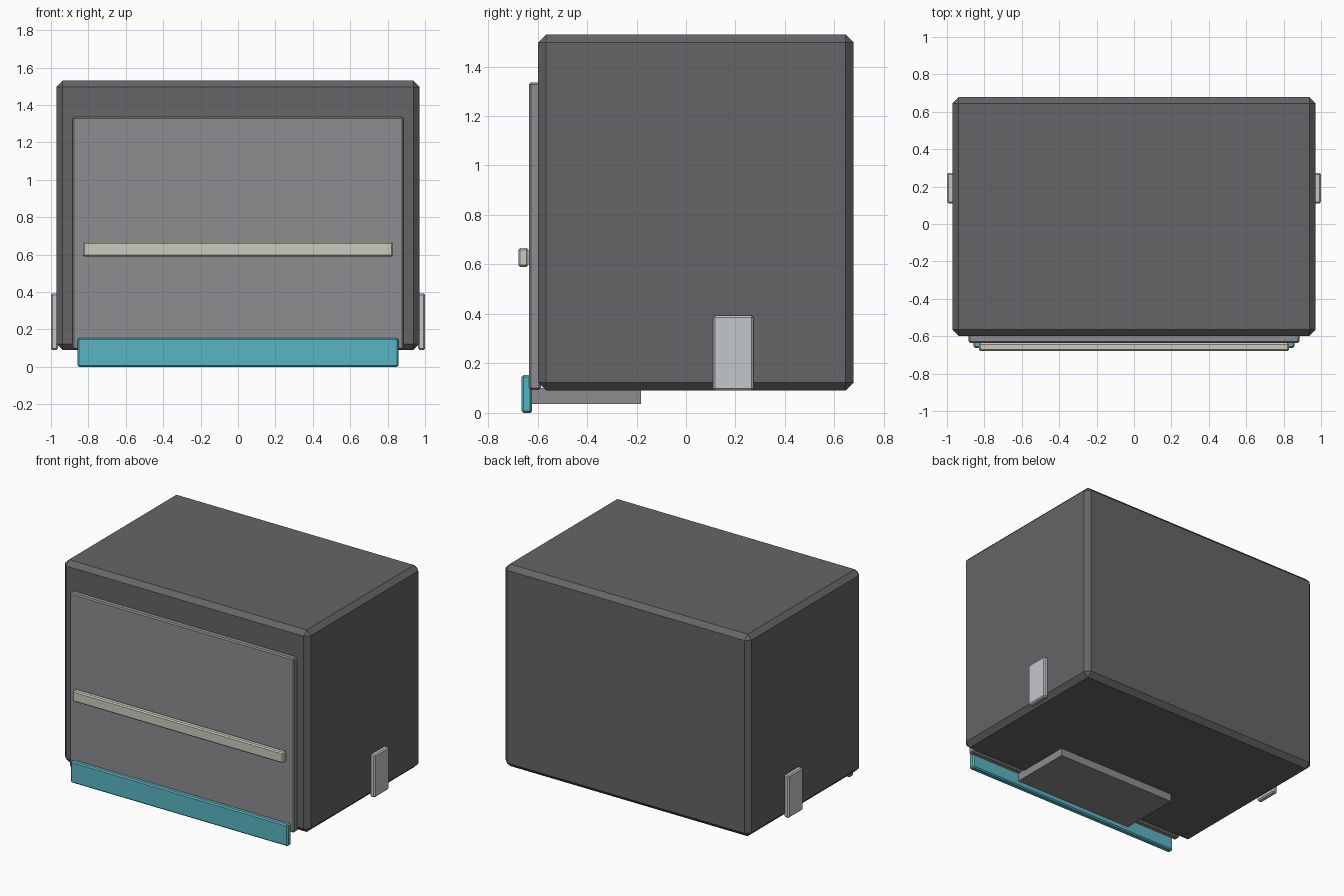
import bpy

if "Cube" in bpy.data.objects:
    bpy.data.objects.remove(bpy.data.objects["Cube"])


def material(name, rgb):
    m = bpy.data.materials.new(name)
    m.diffuse_color = (*rgb, 1)
    m.use_nodes = True
    m.node_tree.nodes["Principled BSDF"].inputs["Base Color"].default_value = m.diffuse_color
    return m


def box(name, x, y, z, mat, bevel=0.0):
    """Box from (min, max) ranges with an optional flat chamfer."""
    bpy.ops.mesh.primitive_cube_add(size=1, location=[sum(r) / 2 for r in (x, y, z)])
    ob = bpy.context.object
    ob.name = name
    ob.scale = [r[1] - r[0] for r in (x, y, z)]
    bpy.ops.object.transform_apply(location=False, rotation=False, scale=True)
    ob.data.materials.append(mat)
    if bevel:
        mod = ob.modifiers.new("chamfer", 'BEVEL')
        mod.width = bevel
        mod.segments = 1
    return ob


dark = material("dark_grey", (0.13, 0.13, 0.14))
mid = material("mid_grey", (0.27, 0.27, 0.28))
light = material("light_grey", (0.55, 0.57, 0.6))
cream = material("cream", (0.6, 0.6, 0.52))
teal = material("teal", (0.1, 0.46, 0.55))

# Main housing and front panel
box("housing", (-0.97, 0.97), (-0.598, 0.678), (0.09, 1.53), dark, 0.033)
box("front_panel", (-0.885, 0.885), (-0.635, -0.587), (0.093, 1.335), mid, 0.008)

# Long handle bar across the panel
box("handle_bar", (-0.83, 0.83), (-0.678, -0.637), (0.59, 0.667), cream, 0.008)

# Coloured lip along the bottom edge
box("bottom_lip", (-0.857, 0.857), (-0.664, -0.622), (0.0, 0.153), teal, 0.008)

# Plate under the housing that carries the lip
box("under_plate", (-0.47, 0.47), (-0.63, -0.182), (0.036, 0.1), mid)

# Side brackets
for side, name in ((1, "right_bracket"), (-1, "left_bracket")):
    xs = sorted((side * 0.963, side * 1.0))
    box(name, xs, (0.11, 0.273), (0.09, 0.393), light, 0.008)
